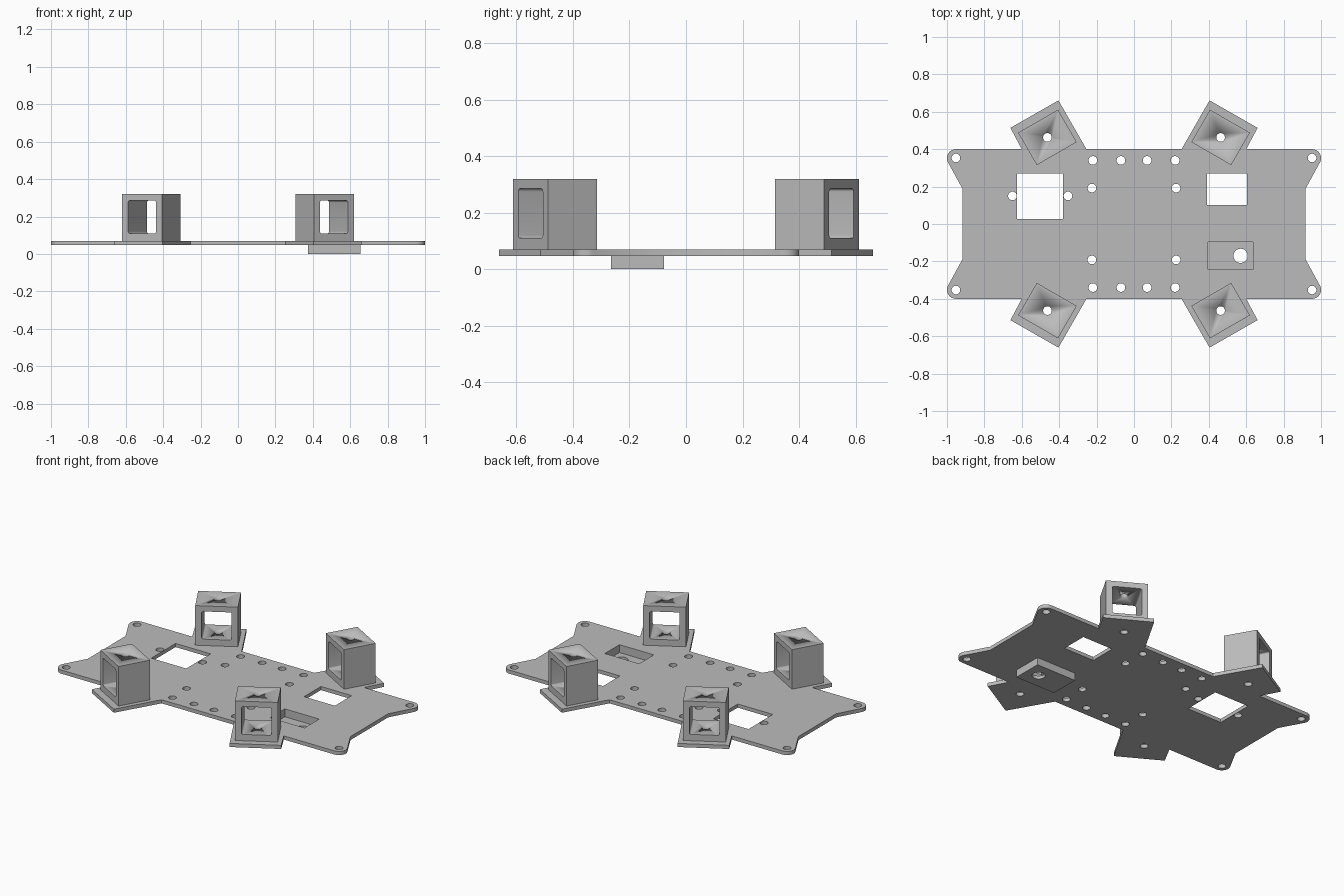
import bpy, bmesh
from math import sin, cos, radians, pi

cube = bpy.data.objects.get("Cube")
if cube:
    bpy.data.objects.remove(cube, do_unlink=True)

grey = bpy.data.materials.new("plain grey")
grey.use_nodes = True
grey.diffuse_color = (0.5, 0.5, 0.5, 1)
grey.node_tree.nodes["Principled BSDF"].inputs["Base Color"].default_value = (0.5, 0.5, 0.5, 1)

PLATE_LOW, PLATE_TOP = 0.047, 0.07
HOLE = 0.023


def arc(x, y, r, start, end, n):
    """Points along an arc, angles in degrees."""
    angles = [radians(start + (end - start) * i / n) for i in range(n + 1)]
    return [(x + r * cos(a), y + r * sin(a)) for a in angles]


def circle(x, y, r=HOLE):
    return arc(x, y, r, 0, 360, 32)[:-1]


def rect(x0, x1, y0, y1, r=0):
    if not r:
        return [(x0, y0), (x1, y0), (x1, y1), (x0, y1)]
    return (arc(x1 - r, y1 - r, r, 0, 90, 5) + arc(x0 + r, y1 - r, r, 90, 180, 5)
            + arc(x0 + r, y0 + r, r, 180, 270, 5) + arc(x1 - r, y0 + r, r, 270, 360, 5))


def finish(obj):
    bpy.ops.object.select_all(action='DESELECT')
    obj.select_set(True)
    bpy.context.view_layer.objects.active = obj
    bpy.ops.object.shade_smooth_by_angle(angle=radians(30))


def slab(name, loops, z0, z1):
    """Extrude an outline (first loop) with holes (other loops) from z0 to z1."""
    curve = bpy.data.curves.new(name, 'CURVE')
    curve.dimensions = '2D'
    curve.fill_mode = 'BOTH'
    curve.extrude = (z1 - z0) / 2
    for loop in loops:
        spline = curve.splines.new('POLY')
        spline.points.add(len(loop) - 1)
        for point, (x, y) in zip(spline.points, loop):
            point.co = (x, y, 0, 1)
        spline.use_cyclic_u = True
    helper = bpy.data.objects.new(name + " outline", curve)
    bpy.context.collection.objects.link(helper)
    graph = bpy.context.evaluated_depsgraph_get()
    mesh = bpy.data.meshes.new_from_object(helper.evaluated_get(graph))
    bpy.data.objects.remove(helper, do_unlink=True)
    # weld caps to walls
    bm = bmesh.new()
    bm.from_mesh(mesh)
    bmesh.ops.remove_doubles(bm, verts=bm.verts, dist=0.0001)
    bmesh.ops.translate(bm, verts=bm.verts, vec=(0, 0, (z0 + z1) / 2))
    bmesh.ops.recalc_face_normals(bm, faces=bm.faces)
    bm.to_mesh(mesh)
    bm.free()
    mesh.materials.clear()
    mesh.materials.append(grey)
    obj = bpy.data.objects.new(name, mesh)
    bpy.context.collection.objects.link(obj)
    finish(obj)
    return obj


# Base plate outline: one quarter with rounded ear and slanted tab, mirrored around
quarter = ([(0.917, 0.188)] + arc(0.952, 0.352, 0.048, -30, 90, 12)
           + [(0.6, 0.4), (0.661, 0.514), (0.404, 0.661), (0.254, 0.4)])
half = quarter + [(-x, y) for x, y in reversed(quarter)]
outline = half + [(x, -y) for x, y in reversed(half)]

# Base plate holes
recess = rect(0.395, 0.635, -0.243, -0.097)
holes = [rect(-0.625, -0.38, 0.027, 0.27), rect(0.39, 0.605, 0.102, 0.27), recess,
         circle(-0.65, 0.15), circle(-0.353, 0.15)]
for sx in (-1, 1):
    for sy in (-1, 1):
        for x, y in ((0.952, 0.353), (0.463, 0.463), (0.22, 0.34), (0.07, 0.34), (0.225, 0.192)):
            holes.append(circle(sx * x, sy * y))
slab("base_plate", [outline] + holes, PLATE_LOW, PLATE_TOP)

# Sunken tray under the plate
tray = rect(0.375, 0.655, -0.266, -0.078)
slab("tray_walls", [tray, recess], 0.02, PLATE_LOW)
slab("tray_floor", [tray, circle(0.57, -0.17, 0.038)], 0, 0.02)

# Motor mount: open frame with a drilled top and bottom
frame = slab("motor_mount", [rect(-0.123, 0.123, 0, 0.25),
                             rect(-0.086, 0.086, 0.04, 0.215, 0.01)], -0.1, 0.1)
bm = bmesh.new()
bm.from_mesh(frame.data)
for v in bm.verts:
    v.co = (v.co.x, -v.co.z, v.co.y)
bm.to_mesh(frame.data)
bm.free()
drill = slab("mount_drill", [circle(0, 0)], -0.1, 0.4)
drill.hide_render = True
cut = frame.modifiers.new("drill", 'BOOLEAN')
cut.operation = 'DIFFERENCE'
cut.solver = 'EXACT'
cut.object = drill
drilled = bpy.data.meshes.new_from_object(
    frame.evaluated_get(bpy.context.evaluated_depsgraph_get()))
for extra in (frame, drill):
    bpy.data.objects.remove(extra, do_unlink=True)

# Four mounts, one on each tab
for side, sx in (("left", 1), ("right", -1)):
    for end, sy in (("front", -1), ("back", 1)):
        mount = bpy.data.objects.new(f"{end}_{side}_motor_mount", drilled)
        bpy.context.collection.objects.link(mount)
        mount.location = (sx * 0.463, sy * 0.463, PLATE_TOP)
        mount.rotation_euler.z = -sx * sy * pi / 6
